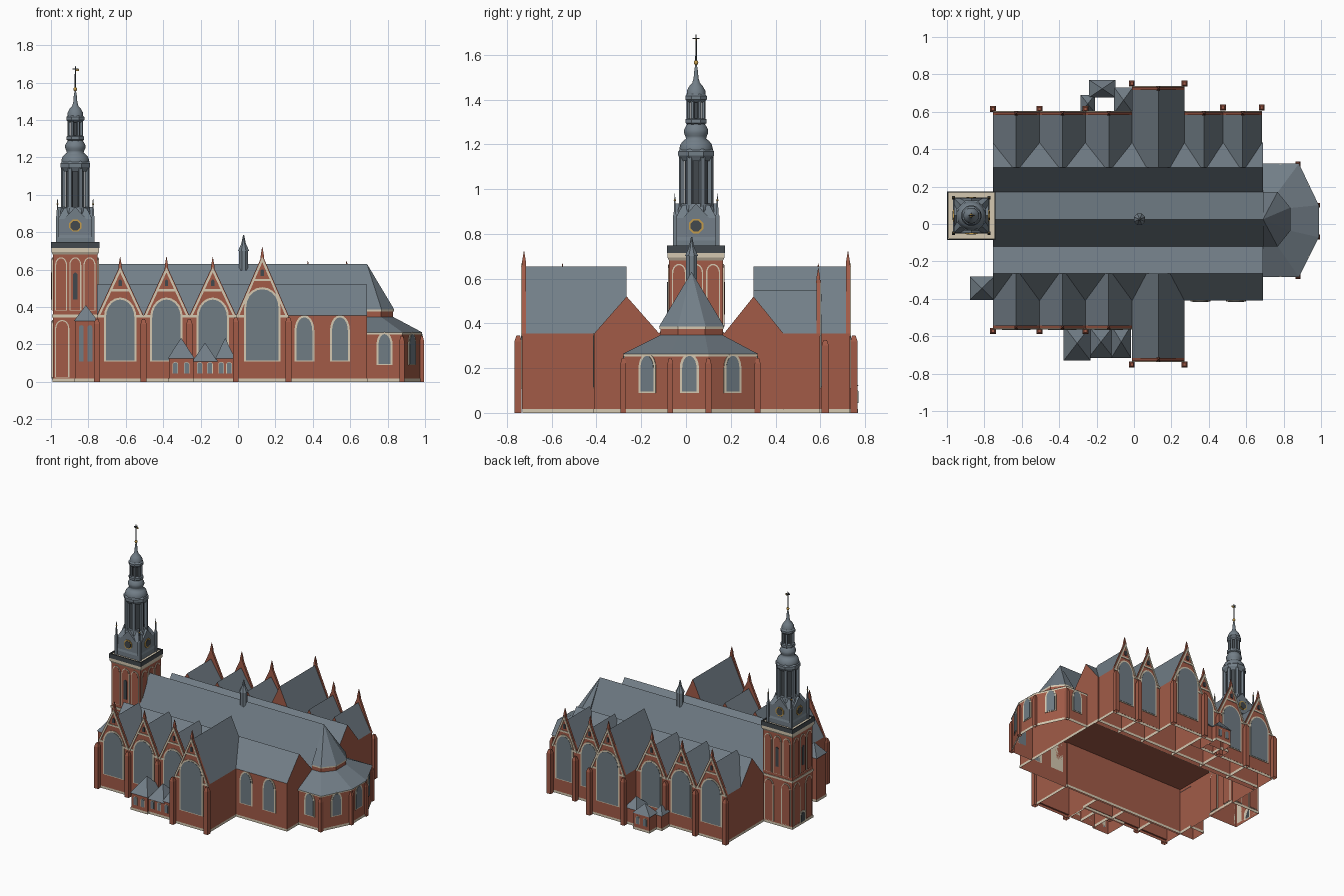
import bpy, bmesh
from math import pi, sin, cos, atan2
from mathutils import Matrix, Vector

cube = bpy.data.objects.get("Cube")
if cube:
    bpy.data.objects.remove(cube, do_unlink=True)


def material(name, color):
    m = bpy.data.materials.new(name)
    m.use_nodes = True
    m.diffuse_color = (*color, 1)
    m.node_tree.nodes["Principled BSDF"].inputs["Base Color"].default_value = (*color, 1)
    return m


SLATE = material("slate", (.17, .21, .245))
DARK = material("dark slate", (.055, .066, .075))
BRICK = material("brick", (.36, .105, .064))
CREAM = material("cream stone", (.66, .58, .44))
GLASS = material("window glass", (.16, .20, .23))
GOLD = material("gold", (.55, .33, .07))


def finish(name, bm, mats, M=None, rule=None, smooth=False):
    bmesh.ops.remove_doubles(bm, verts=bm.verts, dist=1e-5)
    bmesh.ops.recalc_face_normals(bm, faces=bm.faces)
    bm.normal_update()
    for f in bm.faces:
        f.smooth = smooth
        if rule:
            f.material_index = rule(f)
    if M:
        bm.transform(M)
    me = bpy.data.meshes.new(name)
    bm.to_mesh(me)
    bm.free()
    for m in mats:
        me.materials.append(m)
    ob = bpy.data.objects.new(name, me)
    bpy.context.collection.objects.link(ob)
    return ob


# stacked outlines, open underneath
def rings(name, levels, mat, cap=True, M=None, smooth=False):
    bm = bmesh.new()
    loops = [[bm.verts.new(p) for p in lv] for lv in levels]
    n = len(loops[0])
    for a, b in zip(loops, loops[1:]):
        for i in range(n):
            j = (i + 1) % n
            bm.faces.new((a[i], a[j], b[j], b[i]))
    if cap:
        bm.faces.new(loops[-1])
    return finish(name, bm, [mat], M, smooth=smooth)


def rect(x0, x1, y0, y1, z):
    return [(x0, y0, z), (x1, y0, z), (x1, y1, z), (x0, y1, z)]


def box(name, x0, x1, y0, y1, z0, z1, mat, cap=True, M=None):
    return rings(name, [rect(x0, x1, y0, y1, z0), rect(x0, x1, y0, y1, z1)], mat, cap, M)


def turned(name, profile, n, mat, at, smooth=False, M=None):
    k = 1 / cos(pi / n)
    lv = [[(at[0] + r * k * cos((2 * i + 1) * pi / n), at[1] + r * k * sin((2 * i + 1) * pi / n), z)
           for i in range(n)] for r, z in profile]
    return rings(name, lv, mat, M=M, smooth=smooth)


# outline in local x/z, extruded along local y; slopes take the second material
def prism(name, pts, y0, y1, mats, M=None):
    bm = bmesh.new()
    a = [bm.verts.new((x, y0, z)) for x, z in pts]
    b = [bm.verts.new((x, y1, z)) for x, z in pts]
    bm.faces.new(a)
    bm.faces.new(b[::-1])
    for i in range(len(a)):
        j = (i + 1) % len(a)
        bm.faces.new((a[i], b[i], b[j], a[j]))
    rule = (lambda f: int(f.normal.z > .2)) if len(mats) > 1 else None
    return finish(name, bm, mats, M, rule)


def at(x, y, angle):
    return Matrix.Translation((x, y, 0)) @ Matrix.Rotation(angle, 4, 'Z')


def arch_points(x, w, z0, spring, rise):
    return [(x - w, z0), (x + w, z0)] + [
        (x + w * cos(t * pi / 10), spring + rise * sin(t * pi / 10)) for t in range(11)]


def window(name, M, x, w, z0, spring, rise, pane=GLASS, y=0, frame=.011):
    if frame:
        prism(name + "_frame", arch_points(x, w + frame, z0 - frame / 2, spring, rise + frame), y - .004, y, [CREAM], M)
    prism(name + "_pane", arch_points(x, w, z0, spring, rise), y - .006, y, [pane], M)


def walls(name, x0, x1, y0, y1, h):
    box(name + "_walls", x0, x1, y0, y1, 0, h, BRICK)
    e = .003
    box(name + "_plinth", x0 - e, x1 + e, y0 - e, y1 + e, 0, .018, CREAM, False)


def buttress(x, y, h, r=.016):
    rings("buttress", [rect(x - r, x + r, y - r, y + r, 0), rect(x - r, x + r, y - r, y + r, h - .025),
                       rect(x - r / 2, x + r / 2, y - r / 2, y + r / 2, h)], BRICK)


def annex(name, x0, x1, y0, y1, h, peak):
    walls(name, x0, x1, y0, y1, h)
    e, cx, cy = .006, (x0 + x1) / 2, (y0 + y1) / 2
    rings(name + "_roof", [rect(x0 - e, x1 + e, y0 - e, y1 + e, h), [(cx, cy, peak)] * 4], SLATE, False)


# one gabled bay: walls, cross roof, parapet front with tall window
def bay(name, x0, x1, wall_y, back_y, ridge, apex, win_w, win_top, band):
    hw, cx, eave = (x1 - x0) / 2, (x0 + x1) / 2, .355
    side = -1 if wall_y < 0 else 1
    walls(name, x0, x1, min(wall_y, side * .4), max(wall_y, side * .4), eave)
    M = at(cx, wall_y, 0 if side < 0 else pi)
    prism(name + "_roof", [(-hw, eave), (hw, eave), (0, ridge)], 0, abs(wall_y - back_y), [BRICK, SLATE], M)
    prism(name + "_front", [(-hw, .018), (hw, .018), (hw, eave), (0, apex), (-hw, eave)], -.004, .012, [BRICK], M)
    d = .012
    prism(name + "_coping", [(-hw, eave - d), (0, apex - d), (hw, eave - d), (hw - .012, eave - d),
                             (0, apex - .04), (d - hw, eave - d)], -.009, -.004, [CREAM], M)
    prism(name + "_band", [(-hw, .343), (hw, .343), (hw, .357), (-hw, .357)], -.006, -.004, [CREAM], M)
    bw = hw * (apex - band) / (apex - eave) - .006
    prism(name + "_upper_band", [(-bw, band - .006), (bw, band - .006), (bw - .004, band + .006), (.004 - bw, band + .006)],
          -.008, -.004, [CREAM], M)
    window(name + "_window", M, 0, win_w, .115, win_top - .095, .095, y=-.004)
    window(name + "_slit", M, 0, .009, band + .022, band + .045, .012, DARK, -.004, 0)
    turned(name + "_finial", [(.01, apex - .025), (.008, apex), (.001, apex + .042)], 4, BRICK, (0, .004), M=M)


# nave and twin aisles
RY = .025
walls("hall", -.755, .69, -.41, .435, .355)
E = at(.69, 0, pi / 2)
for nm, pts in (("nave", [(-.12, .355), (.17, .355), (RY, .63)]),
                ("south_aisle", [(-.41, .355), (-.12, .355), (-.265, .52)]),
                ("north_aisle", [(.17, .355), (.435, .355), (.302, .52)])):
    prism(nm + "_roof", pts, 0, 1.445, [BRICK, SLATE], E)

# side bays and transept
edges = [-.755, -.505, -.26, -.01]
for a, b in zip(edges, edges[1:]):
    bay("south_bay", a, b, -.556, -.265, .55, .625, .076, .44, .49)
    bay("north_bay", a, b, .595, .302, .55, .625, .076, .44, .49)
for a, b in ((.27, .477), (.477, .685)):
    bay("north_choir_bay", a, b, .595, .302, .55, .605, .062, .44, .475)
bay("south_transept", -.01, .27, -.728, -.265, .655, .68, .086, .495, .545)
bay("north_transept", -.01, .27, .728, .302, .655, .68, .086, .495, .545)
for x in edges[:-1]:
    buttress(x, -.572, .335)
    buttress(x, .614, .335)
for x in (.477, .683):
    buttress(x, .622, .325)
for x in (-.012, .27):
    buttress(x, -.75, .345)
    buttress(x, .75, .345)
for x in (.355, .545):
    window("south_aisle_window", at(x, -.41, 0), 0, .042, .115, .275, .07)

# apse with ambulatory
outer = [(.69, -.28), (.88, -.28), (.985, -.07), (.985, .1), (.88, .32), (.69, .32)]
inner = [(.69, -.115), (.765, -.115), (.83, -.035), (.83, .085), (.765, .165), (.69, .165)]


def level(poly, z, s=1.0):
    return [(.69 + (x - .69) * s, .02 + (y - .02) * s, z) for x, y in poly]


rings("apse_walls", [level(outer, 0, .985), level(outer, .265, .985)], BRICK)
rings("apse_plinth", [level(outer, 0, .995), level(outer, .018, .995)], CREAM, False)
rings("apse_cornice", [level(outer, .252, .995), level(outer, .265, .995)], CREAM)
rings("ambulatory_roof", [level(outer, .263, 1.01), level(inner, .347)], SLATE)
rings("apse_drum", [level(inner, .33), level(inner, .385)], BRICK)
rings("apse_drum_band", [level(inner, .375, 1.02), level(inner, .388, 1.02)], CREAM)
rings("apse_roof", [level(inner, .386, 1.04), [(.69, RY, .63)] * 6], SLATE, False)
for (ax, ay, _), (bx, by, _) in zip(level(outer, 0, .985), level(outer, 0, .985)[1:]):
    window("apse_window", at((ax + bx) / 2, (ay + by) / 2, atan2(by - ay, bx - ax)), 0, .032, .095, .20, .055)
for x, y in outer[1:5]:
    buttress(x - .004, y, .245, .013)

# low annexes
annex("south_porch_west", -.37, -.238, -.725, -.55, .125, .235)
annex("south_porch_middle", -.238, -.115, -.71, -.55, .11, .21)
annex("south_porch_east", -.115, -.022, -.71, -.55, .125, .235)
annex("north_porch", -.235, -.105, .682, .765, .12, .19)
annex("north_porch_west", -.28, -.215, .6, .685, .11, .17)
annex("north_porch_east", -.1, -.012, .6, .725, .12, .19)
annex("stair_house", -.872, -.755, -.4, -.288, .325, .41)
for x, y in ((-.335, -.725), (-.275, -.725), (-.205, -.71), (-.15, -.71), (-.09, -.71), (-.048, -.71)):
    window("porch_window", at(x, y, 0), 0, .012, .045, .095, .008, frame=.003)
for x in (-.2, -.14):
    window("north_porch_window", at(x, .765, pi), 0, .012, .045, .09, .008, frame=.003)
for x in (-.838, -.792):
    window("stair_window", at(x, -.4, 0), 0, .013, .11, .29, .013, frame=0)

# tower shaft
T = (-.87, .045)
H = .12
walls("tower", T[0] - H, T[0] + H, T[1] - H, T[1] + H, .7)
turned("tower_string_course", [(H + .004, .345), (H + .004, .36)], 4, CREAM, T)
turned("tower_cornice", [(H, .68), (H + .008, .695), (H + .008, .722)], 4, CREAM, T)
turned("tower_parapet", [(H + .01, .715), (H + .01, .748), (H + .004, .748), (H + .004, .72)], 4, DARK, T).data.polygons[-1].material_index = 0
turned("tower_floor", [(H + .003, .715), (H + .003, .738)], 4, CREAM, T)
for k in range(4):
    M = at(*T, k * pi / 2) @ Matrix.Translation((0, -H, 0))
    for x in (-.076, 0, .076):
        window("tower_upper_arch", M, x, .026, .385, .625, .035, BRICK, frame=.006)
    window("tower_slit", M, 0, .012, .44, .57, .014, DARK, -.004, 0)
    for x in (-.07, .07):
        window("tower_lower_arch", M, x, .032, .025, .285, .04, BRICK, frame=.006)
    # clock and pediment
    prism("clock_pediment", [(-.06, .87), (.06, .87), (0, .935)], .027, .075, [SLATE], M)
    for nm, r, d, m in (("clock_ring", .035, .005, GOLD), ("clock_face", .027, .007, DARK)):
        pts = [(r * cos((2 * i + 1) * pi / 8), .835 + r * sin((2 * i + 1) * pi / 8)) for i in range(8)]
        prism(nm, pts, .027 - d, .027, [m], M)
    p = M @ Vector((.095, .025, 0))
    turned("pinnacle", [(.009, .73), (.009, .88), (.005, .89), (.003, .95), (.001, .98)], 4, SLATE, p)
    turned("pinnacle_ball", [(.001, .943), (.006, .95), (.001, .957)], 8, GOLD, p)
window("tower_door", at(T[0] - H, T[1], -pi / 2), 0, .022, .018, .065, .022, DARK)

# stacked steeple
turned("clock_stage", [(.097, .72), (.097, .77), (.093, .785), (.092, .87), (.06, .93)], 4, SLATE, T)
turned("lantern_base", [(.08, .86), (.08, .91), (.072, .935)], 8, SLATE, T)
turned("lantern_core", [(.05, .93), (.05, 1.15)], 8, DARK, T)
turned("lantern_cornice", [(.066, 1.125), (.074, 1.14), (.08, 1.15), (.08, 1.168), (.07, 1.18)], 8, SLATE, T)
turned("great_dome", [(.074, 1.165), (.075, 1.18), (.07, 1.2), (.058, 1.215), (.045, 1.225), (.048, 1.237), (.054, 1.25),
                      (.054, 1.265), (.046, 1.28), (.038, 1.295)], 16, SLATE, T, True)
turned("upper_gallery", [(.038, 1.288), (.047, 1.295), (.047, 1.312), (.04, 1.316)], 8, SLATE, T)
turned("upper_lantern_core", [(.024, 1.31), (.024, 1.4)], 8, DARK, T)
turned("upper_cornice", [(.036, 1.388), (.048, 1.4), (.048, 1.415), (.04, 1.425)], 8, SLATE, T)
turned("small_dome", [(.042, 1.42), (.041, 1.44), (.03, 1.46), (.017, 1.475), (.011, 1.495), (.008, 1.53), (.003, 1.56)],
       16, SLATE, T, True)
for i in range(8):
    M = at(*T, (2 * i + 1) * pi / 8)
    box("lantern_post", .06, .079, -.01, .01, .92, 1.145, SLATE, M=M)
    box("upper_lantern_post", .031, .043, -.006, .006, 1.31, 1.395, SLATE, M=M)
turned("spire_ball", [(.001, 1.553), (.008, 1.558), (.01, 1.565), (.008, 1.572), (.001, 1.577)], 12, GOLD, T, True)
turned("spire_rod", [(.0035, 1.55), (.0025, 1.69)], 6, DARK, T)
M = at(*T, 0)
box("cross_arm_x", -.016, .016, -.002, .002, 1.671, 1.676, DARK, M=M)
box("cross_arm_y", -.002, .002, -.016, .016, 1.671, 1.676, DARK, M=M)
box("weather_vane", .003, .019, -.002, .002, 1.662, 1.674, GOLD, M=M)

# ridge turret
turned("ridge_turret", [(.024, .595), (.024, .7), (.03, .7), (.012, .74), (.003, .785)], 8, SLATE, (.03, RY))
